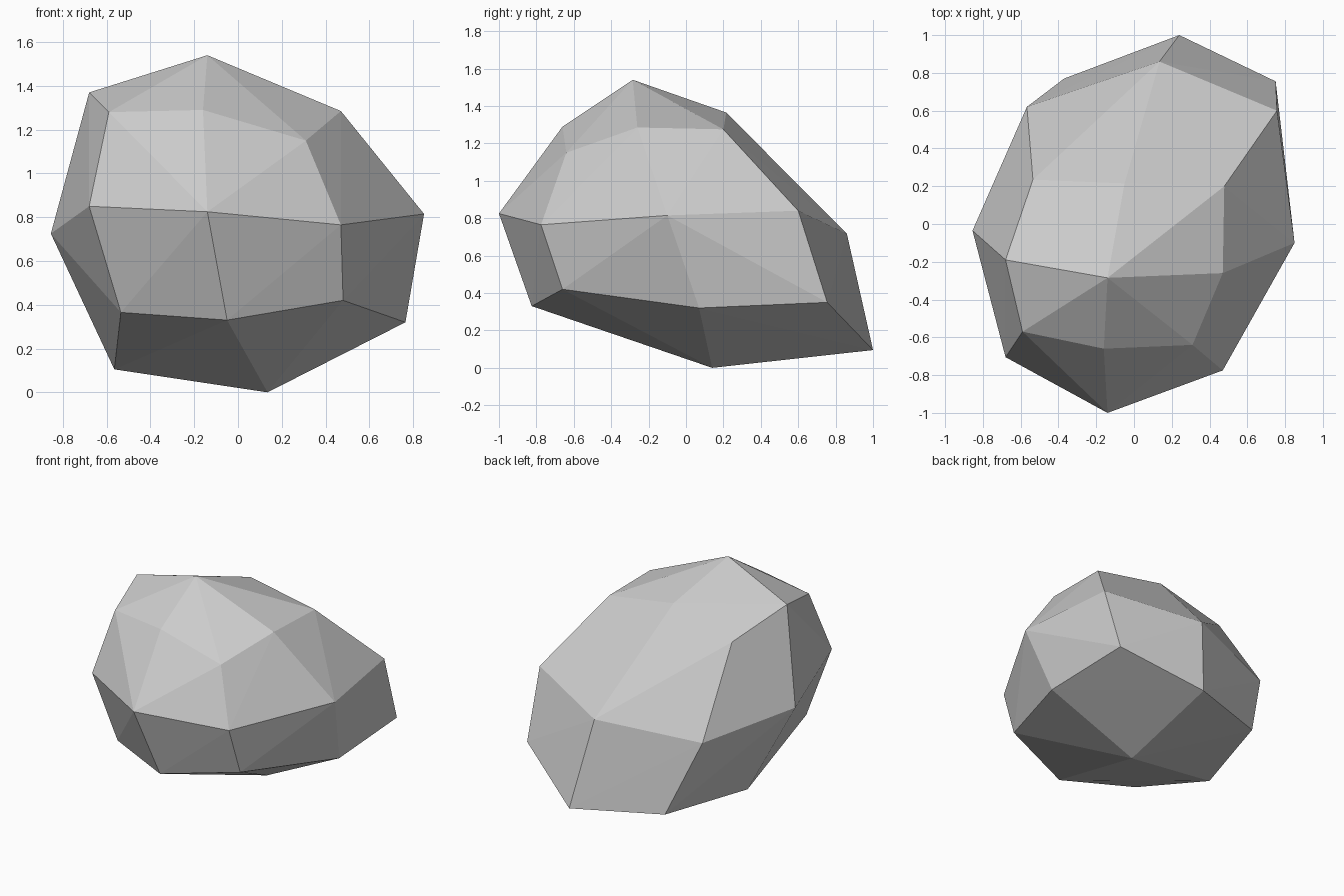
import bpy
import bmesh
from mathutils import Vector

default_cube = bpy.data.objects.get("Cube")
if default_cube:
    bpy.data.objects.remove(default_cube, do_unlink=True)

# Stone colour
stone = bpy.data.materials.new("stone_grey")
stone.use_nodes = True
colour = (0.6, 0.6, 0.6, 1)
stone.diffuse_color = colour
stone.node_tree.nodes["Principled BSDF"].inputs["Base Color"].default_value = colour

# Chiselled corners of the boulder, layer by layer.
# Each layer runs front to back, each row from -x to +x.
bottom = [
    [(-.535, -.62, .365), (-.05, -.825, .33), (.48, -.66, .42)],
    [(-.565, .1, .105), (.135, .14, 0), (.765, .07, .32)],
    [(-.37, .77, .125), (.24, 1, .095), (.75, .755, .35)],
]
middle = [
    [(-.68, -.705, .85), (-.14, -1, .825), (.47, -.775, .765)],
    [(-.855, -.035, .725), None, (.85, -.1, .815)],
    [(-.567, .62, .64), (.135, .86, .717), (.757, .6, .84)],
]
top = [
    [(-.59, -.57, 1.28), (-.16, -.66, 1.29), (.31, -.64, 1.15)],
    [(-.68, -.19, 1.37), (-.14, -.285, 1.54), (.47, -.26, 1.285)],
    [(-.535, .235, 1.22), (-.05, .215, 1.365), (.478, .2, 1.275)],
]
layers = [bottom, middle, top]


def split_outward(bm, face):
    """Split a quad along the diagonal that bulges outward."""
    a, b, c, d = face.verts
    normal = (b.co - a.co).cross(c.co - a.co)
    ends = (a, c) if normal.dot(d.co - a.co) <= 0 else (b, d)
    bmesh.utils.face_split(face, *ends)


# Boulder: a once-divided cube whose grid points move to the chiselled corners
bm = bmesh.new()
bmesh.ops.create_cube(bm, size=2)
bmesh.ops.subdivide_edges(bm, edges=bm.edges[:], cuts=1, use_grid_fill=True)
for vert in bm.verts:
    column, row, layer = (round(value) + 1 for value in vert.co)
    vert.co = Vector(layers[layer][row][column])

bmesh.ops.recalc_face_normals(bm, faces=bm.faces[:])
for face in bm.faces[:]:
    split_outward(bm, face)
for face in bm.faces:
    face.smooth = False

mesh = bpy.data.meshes.new("boulder")
bm.to_mesh(mesh)
bm.free()
mesh.materials.append(stone)
boulder = bpy.data.objects.new("boulder", mesh)
bpy.context.collection.objects.link(boulder)
